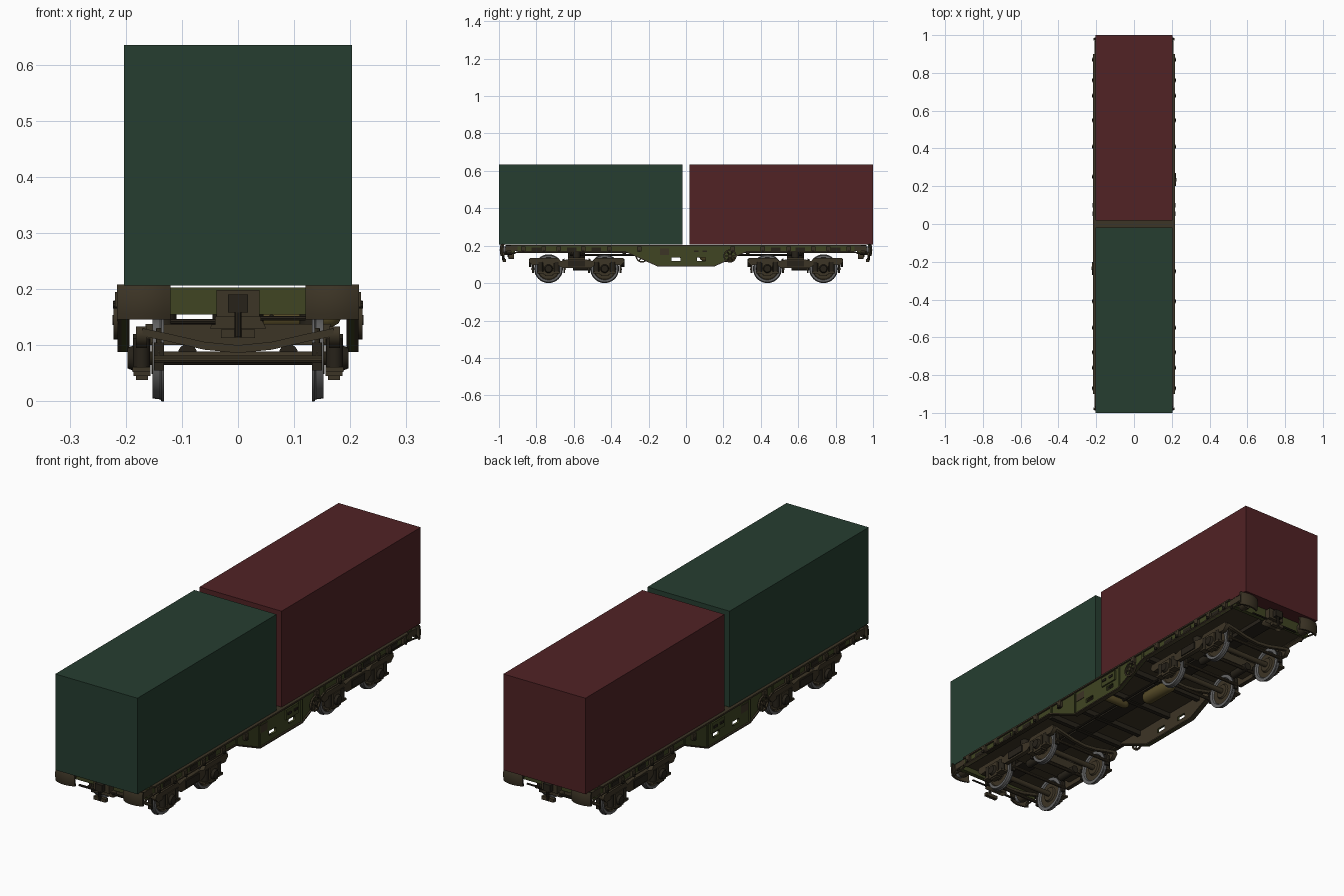
import bpy, bmesh, math
from mathutils import Matrix, Vector

if "Cube" in bpy.data.objects:
    bpy.data.objects.remove(bpy.data.objects["Cube"])


def mat(name, r, g, b):
    m = bpy.data.materials.new(name)
    m.diffuse_color = (r, g, b, 1)
    m.use_nodes = True
    m.node_tree.nodes["Principled BSDF"].inputs["Base Color"].default_value = m.diffuse_color
    return m


GREEN = mat("container_green", 0.019, 0.048, 0.030)
RED = mat("container_red", 0.082, 0.016, 0.018)
OLIVE = mat("frame_olive", 0.050, 0.058, 0.016)
BROWN = mat("grimy_brown", 0.046, 0.035, 0.019)
DARK = mat("dark_iron", 0.020, 0.016, 0.010)
STEEL = mat("worn_steel", 0.13, 0.13, 0.13)
TANK = mat("tank_ochre", 0.10, 0.075, 0.022)


def add(name, mesh, *mats):
    for m in mats:
        mesh.materials.append(m)
    o = bpy.data.objects.new(name, mesh)
    bpy.context.collection.objects.link(o)
    return o


def from_bm(name, bm, *mats, smooth=False):
    bmesh.ops.recalc_face_normals(bm, faces=bm.faces[:])
    if smooth:
        for f in bm.faces:
            f.smooth = True
        for e in bm.edges:
            if len(e.link_faces) == 2 and e.calc_face_angle() > math.radians(35):
                e.smooth = False
    me = bpy.data.meshes.new(name)
    bm.to_mesh(me)
    bm.free()
    return add(name, me, *mats)


def box(name, m, x, y, z):
    """Box from three (low, high) ranges."""
    bm = bmesh.new()
    lo, hi = zip(x, y, z)
    c = [(a + b) / 2 for a, b in zip(lo, hi)]
    s = [abs(b - a) for a, b in zip(lo, hi)]
    bmesh.ops.create_cube(bm, size=1, matrix=Matrix.Translation(c) @ Matrix.Diagonal((*s, 1)))
    return from_bm(name, bm, m)


def rod(name, m, a, b, r, r2=None, n=16):
    """Cylinder or cone between two points."""
    a, b = Vector(a), Vector(b)
    d = b - a
    bm = bmesh.new()
    M = Matrix.Translation((a + b) / 2) @ d.to_track_quat('Z', 'Y').to_matrix().to_4x4()
    bmesh.ops.create_cone(bm, cap_ends=True, segments=n, radius1=r,
                          radius2=r if r2 is None else r2, depth=d.length, matrix=M)
    return from_bm(name, bm, m, smooth=True)


def lathe(name, profile, center, axis, *mats, rule=None, n=32):
    """Spin (along, radius) points about an x or y axis."""
    bm = bmesh.new()
    ax = Vector((1, 0, 0)) if axis == 'x' else Vector((0, 1, 0))
    vs = [bm.verts.new(ax * a + Vector((0, 0, r))) for a, r in profile]
    es = [bm.edges.new(p) for p in zip(vs, vs[1:])]
    bmesh.ops.spin(bm, geom=vs + es, cent=(0, 0, 0), axis=ax, angle=2 * math.pi, steps=n)
    bmesh.ops.remove_doubles(bm, verts=bm.verts[:], dist=1e-5)
    if rule:
        for f in bm.faces:
            f.material_index = rule(f)
    bmesh.ops.translate(bm, verts=bm.verts[:], vec=center)
    return from_bm(name, bm, *mats, smooth=True)


SIDE = Matrix(((0, 0, 1), (1, 0, 0), (0, 1, 0)))    # outline in y, z
FRONT = Matrix(((1, 0, 0), (0, 0, -1), (0, 1, 0)))  # outline in x, z


def plate(name, m, outlines, thick, at, plane=SIDE):
    """Flat plate from outlines; inner outlines become holes."""
    cu = bpy.data.curves.new(name, 'CURVE')
    cu.dimensions, cu.fill_mode, cu.extrude = '2D', 'BOTH', thick / 2
    for pts in outlines:
        s = cu.splines.new('POLY')
        s.points.add(len(pts) - 1)
        for p, (u, v) in zip(s.points, pts):
            p.co = (u, v, 0, 1)
        s.use_cyclic_u = True
    tmp = bpy.data.objects.new(name, cu)
    bpy.context.collection.objects.link(tmp)
    dg = bpy.context.evaluated_depsgraph_get()
    me = bpy.data.meshes.new_from_object(tmp.evaluated_get(dg))
    bpy.data.objects.remove(tmp)
    me.materials.clear()
    me.transform(Matrix.Translation(at) @ plane.to_4x4())
    return add(name, me, m)


def rect(a, b, c, d):
    return [(a, c), (b, c), (b, d), (a, d)]


# containers
box("green_container", GREEN, (-.203, .203), (-1, -.018), (.206, .635))
box("red_container", RED, (-.203, .203), (.018, 1), (.206, .635))

# deck and cross members
box("deck", BROWN, (-.2, .2), (-.92, .92), (.178, .203))
for y in (-.33, -.2, 0, .2, .33):
    box("cross_member", DARK, (-.197, .197), (y - .01, y + .01), (.155, .178))
box("centre_spine", DARK, (-.035, .035), (-.9, .9), (.16, .179))

# fish-bellied side sills with holes, flanges and fittings
belly = [(-.9, .165), (-.32, .165), (-.15, .088), (.15, .088), (.32, .165), (.9, .165)]
holes = [rect(-.078, -.03, .117, .137), rect(.06, .105, .117, .137)]
for s in (-1, 1):
    sill = plate("side_sill", OLIVE, [belly + [(.9, .204), (-.9, .204)]] + holes, .01, (s * .203, 0, 0))
    sill.data.materials.append(BROWN)
    for p in sill.data.polygons:
        if p.normal.x * s < -.5:
            p.material_index = 1
    band = belly + [(y, z + .006) for y, z in reversed(belly)]
    plate("sill_bottom_flange", BROWN, [band], .022, (s * .204, 0, 0))
    box("sill_top_flange", BROWN, (s * .196, s * .216), (-.9, .9), (.198, .205))
    for y in (-.31, -.15, .15, .31):
        low = .09 if abs(y) < .2 else .165
        box("sill_rib", OLIVE, (s * .205, s * .213), (y - .004, y + .004), (low, .2))
    for y in (-.87, -.76, -.68, -.55, -.41, -.25, .25, .41, .55, .68, .76, .87):
        box("lashing_bracket", BROWN, (s * .205, s * .219), (y - .012, y + .012), (.168, .195))
        rod("lashing_pin", DARK, (s * .208, y, .172), (s * .223, y, .172), .007, n=10)
    for y in (-.8, -.61, -.48, .48, .61, .8):
        box("sill_dark_panel", DARK, (s * .206, s * .211), (y - .025, y + .025), (.17, .19))
    box("equipment_box", OLIVE, (s * .205, s * .215), (.035, .125), (.145, .19))
    for y in (.055, .1):
        box("equipment_latch", DARK, (s * .213, s * .219), (y - .012, y + .012), (.165, .175))
    box("data_panel", BROWN, (s * .206, s * .21), (-.14, -.09), (.15, .185))
    # hand brake wheel
    wy = .235 * s
    rod("brake_wheel_hub", BROWN, (s * .205, wy, .145), (s * .224, wy, .145), .009)
    ring = [(-.004, .028), (.004, .028), (.004, .035), (-.004, .035), (-.004, .028)]
    lathe("brake_wheel_rim", ring, (s * .218, wy, .145), 'x', BROWN, n=24)
    for k in range(3):
        d = Vector((0, math.cos(k * math.pi / 3), math.sin(k * math.pi / 3))) * .03
        c = Vector((s * .218, wy, .145))
        rod("brake_wheel_spoke", BROWN, c - d, c + d, .003, n=6)

# air tanks and brake gear under the deck
pr = [(-.1, 0), (-.093, .017), (-.08, .027), (-.07, .03), (.07, .03), (.08, .027), (.093, .017), (.1, 0)]
lathe("large_air_tank", pr, (0, .17, .143), 'y', TANK, n=24)
lathe("small_air_tank", [(a * .85, r * .65) for a, r in pr], (.1, -.02, .15), 'x', TANK, n=20)
rod("brake_pull_rod", DARK, (.06, -.62, .15), (.06, .62, .15), .005, n=8)

# wagon ends
for e in (-1, 1):
    def Y(a, b):
        return (e * a, e * b)
    box("headstock", OLIVE, (-.205, .205), Y(.915, .935), (.155, .203))
    box("coupler_pocket", BROWN, (-.038, .038), Y(.93, .965), (.15, .198))
    box("coupler_jaw", DARK, (-.018, .018), Y(.96, .985), (.158, .19))
    plate("coupler_bracket", BROWN, [[(-.05, .13), (.05, .13), (.038, .155), (-.038, .155)]],
          .03, (0, e * .935, 0), FRONT)
    rod("coupler_screw", DARK, (0, e * .978, .17), (0, e * .975, .115), .007, n=10)
    box("coupler_link", BROWN, (-.03, .03), Y(.962, .978), (.113, .128))
    rod("end_handrail", DARK, (-.12, e * .95, .142), (-.04, e * .95, .142), .005, n=8)
    rod("uncoupling_bar", DARK, (.04, e * .95, .148), (.12, e * .95, .148), .004, n=8)
    for s in (-1, 1):
        # buffer with a broad, slightly domed plate
        rod("buffer_sleeve", BROWN, (s * .168, e * .93, .177), (s * .168, e * .965, .177), .027)
        rod("buffer_plunger", STEEL, (s * .168, e * .96, .177), (s * .168, e * .985, .177), .02)
        bm = bmesh.new()
        g = bmesh.ops.create_grid(bm, x_segments=8, y_segments=6, size=.5)["verts"]
        for v in g:
            u, w = v.co.x, v.co.y
            v.co = (s * .168 + u * .095, e * (.996 - .05 * u * u - .02 * w * w), .177 + w * .062)
        ext = bmesh.ops.extrude_face_region(bm, geom=bm.faces[:])["geom"]
        bmesh.ops.translate(bm, verts=[v for v in ext if isinstance(v, bmesh.types.BMVert)],
                            vec=(0, -e * .008, 0))
        from_bm("buffer_plate", bm, BROWN, smooth=True)
        box("end_sill", BROWN, (s * .192, s * .208), Y(.9, .965), (.172, .2))
        rod("shunter_grip", BROWN, (s * .205, e * .9, .165), (s * .205, e * .975, .152), .004, n=8)
        rod("shunter_grip_post", BROWN, (s * .205, e * .975, .152), (s * .205, e * .955, .175), .004, n=8)

# bogies
tyre = [(-.010, 0), (-.010, .03), (-.003, .035), (-.003, .058), (-.010, .062), (-.010, .077),
        (-.006, .077), (-.003, .0735), (.010, .072), (.010, .060), (.003, .056), (.003, .032),
        (.012, .028), (.012, 0)]
half = [(0, .125), (.05, .127), (.085, .118), (.1, .133), (.25, .133), (.256, .115), (.236, .095),
        (.2, .1), (.17, .112), (.13, .112), (.1, .098), (.075, .08), (0, .08)]
frame = half + [(-y, z) for y, z in reversed(half[1:-1])]
beam = [(-.17, .13), (-.13, .122), (-.06, .106), (0, .1), (.06, .106), (.13, .122), (.17, .13)]
beam += [(x, z - .014) for x, z in reversed(beam)]
for by in (-.585, .585):
    box("bogie_bolster", BROWN, (-.165, .165), (by - .045, by + .045), (.1, .138))
    rod("bogie_pivot", DARK, (0, by, .135), (0, by, .18), .045, n=20)
    for s in (-1, 1):
        plate("bogie_side_frame", BROWN, [frame], .02, (s * .172, by, 0))
        rod("side_bearer", DARK, (s * .13, by, .135), (s * .13, by, .18), .02, n=12)
        box("frame_centre_plate", DARK, (s * .18, s * .187), (by - .045, by + .045), (.088, .12))
        rod("brake_cylinder", DARK, (s * .09, by - .02, .085), (s * .09, by + .08, .085), .017)
        # end beams
        plate("bogie_end_beam", BROWN, [beam], .014, (0, by + s * .248, 0), FRONT)
        ay = by + s * .15
        rod("axle", BROWN, (-.175, ay, .077), (.175, ay, .077), .012)
        for t in (-1, 1):
            lathe("wheel", [(.142 * t + a * t, r) for a, r in tyre], (0, ay, .077), 'x', BROWN, STEEL,
                  rule=lambda f: int(min(math.hypot(v.co.y, v.co.z) for v in f.verts) > .0575))
            # axle box, cover, springs and brake shoes
            box("axle_box", BROWN, (t * .156, t * .186), (ay - .028, ay + .028), (.045, .112))
            rod("axle_box_cover", DARK, (t * .184, ay, .077), (t * .197, ay, .077), .024, .018)
            box("axle_box_foot", BROWN, (t * .16, t * .182), (ay - .02, ay + .02), (.038, .048))
            for k in (-1, 1):
                rod("spring", DARK, (t * .172, ay + k * .044, .06), (t * .172, ay + k * .044, .112), .015, n=12)
                box("spring_seat", BROWN, (t * .156, t * .188), (ay + k * .026, ay + k * .062), (.052, .061))
                box("brake_shoe", DARK, (t * .132, t * .15), (ay + k * .079, ay + k * .089), (.055, .105))
                rod("brake_hanger", BROWN, (t * .141, ay + k * .085, .08), (t * .141, ay + k * .08, .13), .005, n=8)
        for k in (-1, 1):
            rod("brake_beam", BROWN, (-.15, ay + k * .086, .075), (.15, ay + k * .086, .075), .007, n=10)
